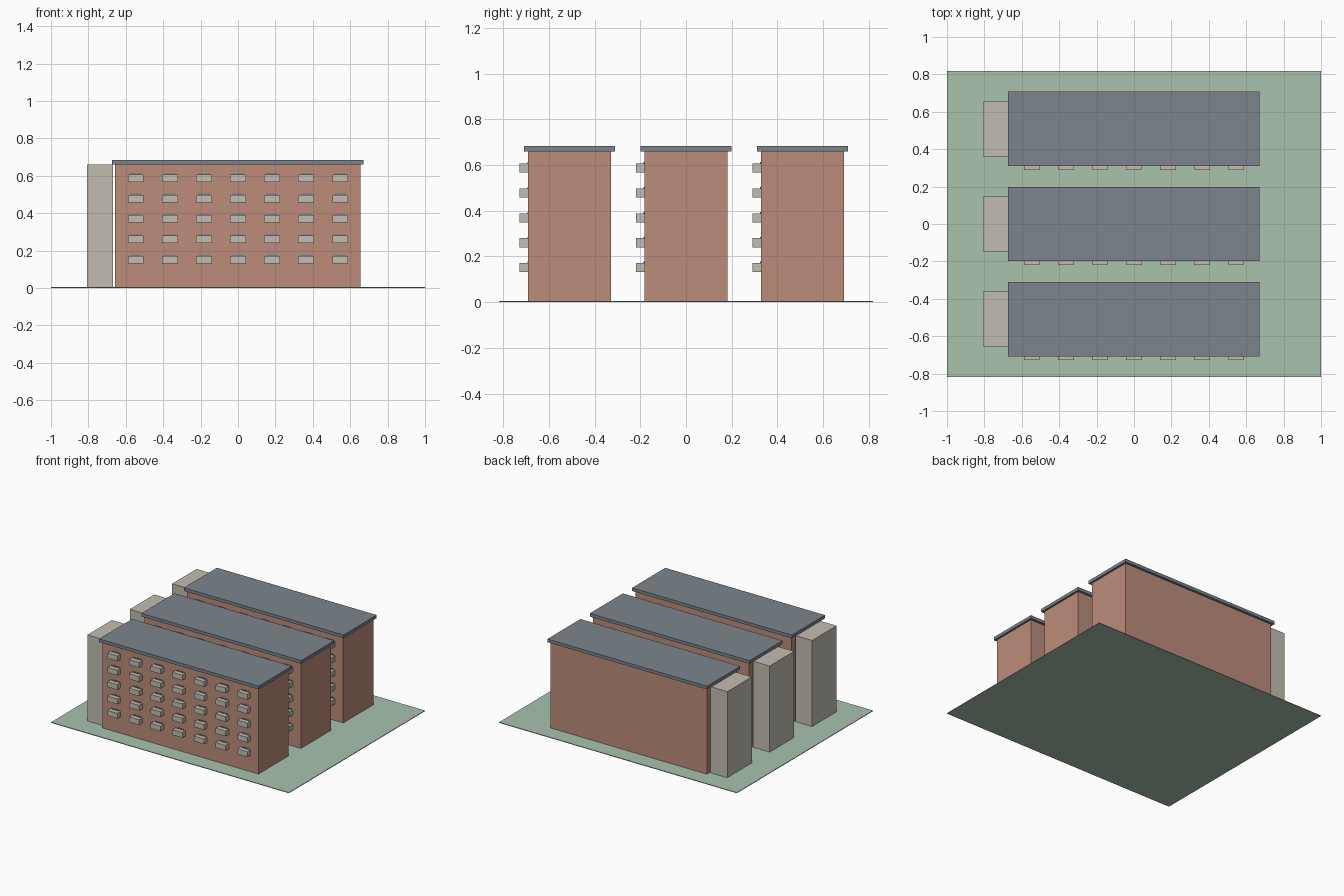
import bpy, bmesh

if "Cube" in bpy.data.objects:
    bpy.data.objects.remove(bpy.data.objects["Cube"])


def material(name, r, g, b):
    """Flat material from sRGB bytes."""
    def lin(c):
        c /= 255
        return c / 12.92 if c <= 0.04045 else ((c + 0.055) / 1.055) ** 2.4
    m = bpy.data.materials.new(name)
    m.diffuse_color = (lin(r), lin(g), lin(b), 1)
    m.use_nodes = True
    m.node_tree.nodes["Principled BSDF"].inputs["Base Color"].default_value = m.diffuse_color
    return m


GRASS = material("grass green", 168, 194, 174)
BRICK = material("brick red", 188, 140, 123)
SLATE = material("slate grey", 124, 132, 140)
STONE = material("pale concrete", 195, 190, 178)
GLASS = material("window grey", 116, 126, 136)


def boxes(name, mat, bounds):
    """One object made of boxes given as (x0, x1, y0, y1, z0, z1)."""
    bm = bmesh.new()
    for x0, x1, y0, y1, z0, z1 in bounds:
        for v in bmesh.ops.create_cube(bm, size=1)["verts"]:
            v.co.x = x1 if v.co.x > 0 else x0
            v.co.y = y1 if v.co.y > 0 else y0
            v.co.z = z1 if v.co.z > 0 else z0
    me = bpy.data.meshes.new(name)
    bm.to_mesh(me)
    bm.free()
    me.materials.append(mat)
    ob = bpy.data.objects.new(name, me)
    bpy.context.collection.objects.link(ob)
    return ob


# Lawn slab
boxes("lawn", GRASS, [(-1, 1, -0.817, 0.817, 0, 0.005)])

# Grid of balconies: seven bays, five floors
cells = [(0.182 * i, 0.151 + 0.109 * f) for i in range(-3, 4) for f in range(5)]

# Three identical blocks in a row
for n, yc in enumerate((-0.509, 0, 0.509), 1):
    wall = yc - 0.181
    boxes(f"block_{n}_walls", BRICK, [(-0.658, 0.655, wall, yc + 0.181, 0.005, 0.66)])
    boxes(f"block_{n}_roof", SLATE, [(-0.673, 0.67, yc - 0.199, yc + 0.199, 0.66, 0.684)])
    boxes(f"block_{n}_stair_tower", STONE,
          [(-0.807, -0.667, yc - 0.147, yc + 0.147, 0.005, 0.659)])
    boxes(f"block_{n}_balconies", STONE,
          [(x - 0.042, x + 0.042, wall - 0.038, wall, z - 0.02, z + 0.02) for x, z in cells])
    # Window plates peeking out above each balcony
    boxes(f"block_{n}_windows", GLASS,
          [(x - 0.031, x + 0.031, wall - 0.004, wall + 0.004, z - 0.015, z + 0.026) for x, z in cells])
